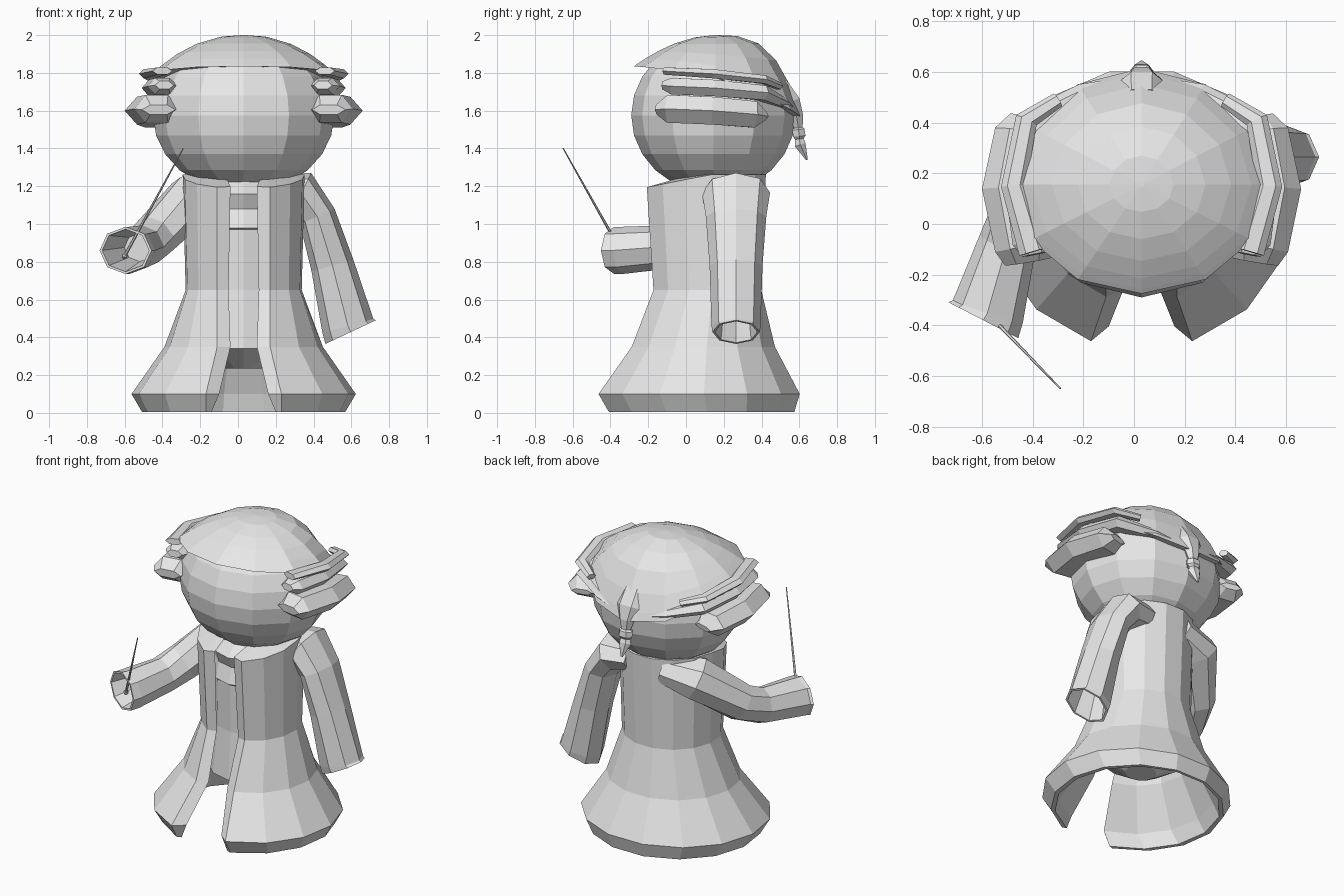
import bpy, bmesh
from math import sin, cos, pi, asin
from mathutils import Vector

if "Cube" in bpy.data.objects:
    bpy.data.objects.remove(bpy.data.objects["Cube"])

CX = 0.03  # body axis
grey = bpy.data.materials.new("plain grey")
grey.use_nodes = True
colour = (0.8, 0.8, 0.8, 1)
grey.diffuse_color = colour
grey.node_tree.nodes["Principled BSDF"].inputs["Base Color"].default_value = colour


def finish(name, bm):
    bmesh.ops.recalc_face_normals(bm, faces=bm.faces)
    mesh = bpy.data.meshes.new(name)
    bm.to_mesh(mesh)
    bm.free()
    mesh.materials.append(grey)
    obj = bpy.data.objects.new(name, mesh)
    bpy.context.collection.objects.link(obj)
    return obj


def loft(name, rings):
    """Skin even-sided rings and close both ends with strips of quads."""
    bm = bmesh.new()
    rows = [[bm.verts.new(p) for p in ring] for ring in rings]
    n = len(rows[0])
    for a, b in zip(rows, rows[1:]):
        for i in range(n):
            j = (i + 1) % n
            bm.faces.new((a[i], a[j], b[j], b[i]))
    for row in (rows[0], rows[-1]):
        for i in range(n // 2 - 1):
            quad = (row[i], row[i + 1], row[n - 2 - i], row[n - 1 - i])
            bm.faces.new(quad)
    return finish(name, bm)


def tube(name, path, radii, sides, ref, hollow=False):
    """Sweep a polygon with (across, along ref) radii down a path."""
    pts = [Vector(p) for p in path]
    rings = []
    for i, p in enumerate(pts):
        # the last ring follows its own segment, so short end segments set the cuff angle
        t = (pts[min(i + 1, len(pts) - 1)] - pts[max(i - 1, 0)]).normalized()
        u = t.cross(Vector(ref)).normalized()
        v = u.cross(t)
        ru, rv = radii[i]
        angles = [2 * pi * k / sides for k in range(sides)]
        rings.append([p + u * ru * cos(a) + v * rv * sin(a) for a in angles])
    if hollow:  # open cuff with an inner wall running back up the sleeve
        end, cuff = rings[-1], pts[-1]
        for depth, scale in ((0, 0.9), (0.8, 0.6)):
            centre = cuff.lerp(pts[-3], depth)
            rings.append([centre + (q - cuff) * scale for q in end])
    return loft(name, rings)


def oval(z, rx, ry, cy, sides=12):
    angles = [2 * pi * k / sides for k in range(sides)]
    return [(CX + rx * sin(a), cy - ry * cos(a), z) for a in angles]


# Head
bm = bmesh.new()
bmesh.ops.create_uvsphere(bm, u_segments=12, v_segments=12, radius=1)
for v in bm.verts:
    v.co = Vector((CX + v.co.x * 0.48, 0.145 + v.co.y * 0.435, 1.575 + v.co.z * 0.41))
finish("head", bm)


# Cap: a shallow dome whose rim drops towards the back, where it is rounder
def cap_ring(spread, level):
    ring = []
    for k in range(12):
        a = 2 * pi * k / 12
        back = (1 - cos(a)) / 2
        rim = 1.835 - 0.07 * back - 0.2 * back ** 3
        y = 0.155 - (0.43 + 0.03 * back) * spread * cos(a)
        drop = level ** (1.9 + 1.4 * back ** 2)
        ring.append((CX + 0.505 * spread * sin(a), y, 2 - (2 - rim) * drop))
    return ring


cap = [cap_ring(r, r) for r in (0.02, 0.25, 0.5, 0.7, 0.86, 0.96)]
loft("cap", cap + [cap_ring(1, 1), cap_ring(0.8, 1)])

# Bands and puffs on both sides of the head
for side, s in (("left", 1), ("right", -1)):
    def flip(points):
        return [(CX + s * x, y, z) for x, y, z in points]

    tube(side + "_upper_band",
         flip([(0.43, -0.11, 1.81), (0.505, 0.15, 1.795), (0.455, 0.41, 1.765),
               (0.33, 0.49, 1.73)]),
         [(0.055, 0.022), (0.05, 0.028), (0.045, 0.025), (0.03, 0.02)],
         6, (0, 0, 1))
    tube(side + "_lower_band",
         flip([(0.42, -0.12, 1.735), (0.43, -0.07, 1.73), (0.465, 0.15, 1.72),
               (0.42, 0.4, 1.695), (0.23, 0.505, 1.64), (0.03, 0.545, 1.60)]),
         [(0.05, 0.025), (0.08, 0.05), (0.075, 0.05), (0.07, 0.045),
          (0.05, 0.03), (0.04, 0.03)], 6, (0, 0, 1))
    tube(side + "_puff",
         flip([(0.45, -0.15, 1.605), (0.46, -0.09, 1.61), (0.5, 0.14, 1.6),
               (0.465, 0.36, 1.58), (0.45, 0.42, 1.57)]),
         [(0.09, 0.03), (0.12, 0.085), (0.13, 0.085), (0.115, 0.08), (0.07, 0.02)],
         6, (0, 0, 1))

# Knotted tail at the back of the cap
tail = [(0.50, 1.74, 0.08), (0.565, 1.65, 0.085), (0.585, 1.57, 0.055), (0.595, 1.51, 0.035),
        (0.595, 1.50, 0.05), (0.6, 1.465, 0.05), (0.6, 1.45, 0.035),
        (0.605, 1.42, 0.045), (0.64, 1.34, 0.008)]
tube("cap_tail", [(CX, y, z) for y, z, r in tail],
     [(r, min(r * 0.75, 0.045)) for y, z, r in tail], 6, (0, 1, 0))

# Inner body with a collar
body = [(0.235, 0.1, 0.09), (0.34, 0.27, 0.25), (0.65, 0.23, 0.22), (0.97, 0.23, 0.23),
        (0.98, 0.235, 0.245), (1.08, 0.23, 0.21), (1.16, 0.22, 0.25), (1.24, 0.16, 0.16)]
loft("inner_body", [oval(z, rx, ry, 0.1) for z, rx, ry in body])

# Open robe: each ring is a closed wall profile, swept round from edge to edge
# rows: height, x radius, y radius, y centre, half opening, wall thickness
rows = [(1.275, 0.2, 0.2, 0.12, 0.12, 0.03), (1.255, 0.325, 0.335, 0.095, 0.14, 0.07),
        (0.65, 0.31, 0.305, 0.1, 0.14, 0.06), (0.35, 0.42, 0.395, 0.085, 0.14, 0.08),
        (0.1, 0.595, 0.555, 0.06, 0.2, 0.12), (0.005, 0.54, 0.515, 0.07, 0.2, 0.03)]
COLUMNS = 14


def wall(row, k, inner):
    z, rx, ry, cy, gap, thick = row
    if inner:
        rx, ry, gap = rx - thick, ry - thick * 0.6, gap - min(thick, 0.07)
    start = asin(gap / rx)
    a = start + (2 * pi - 2 * start) * k / (COLUMNS - 1)
    y = cy - ry * cos(a)
    if z > 1.1:  # neckline dips at the front
        z += 0.2 * min(y - cy, 0.03)
    return (CX + rx * sin(a), y, z)


profiles = [[wall(r, k, False) for r in rows] + [wall(r, k, True) for r in reversed(rows)]
            for k in range(COLUMNS)]
loft("robe", profiles)

# Sleeves
tube("left_sleeve",
     [(0.18, 0.26, 1.17), (0.33, 0.265, 1.165), (0.42, 0.265, 1.04), (0.5, 0.265, 0.78),
      (0.582, 0.265, 0.46), (0.597, 0.265, 0.428)],
     [(0.09, 0.15), (0.12, 0.18), (0.1, 0.16), (0.115, 0.14), (0.14, 0.13), (0.148, 0.125)],
     8, (0, 1, 0), hollow=True)
tube("right_sleeve",
     [(-0.06, 0.31, 1.17), (-0.25, 0.25, 1.125), (-0.44, 0.05, 0.935), (-0.5, -0.08, 0.88),
      (-0.577, -0.345, 0.86), (-0.595, -0.38, 0.86)],
     [(0.12, 0.1), (0.16, 0.14), (0.125, 0.12), (0.115, 0.115), (0.145, 0.125), (0.155, 0.125)],
     8, (0, 0, 1), hollow=True)

# Wand with a rounded butt
tube("wand", [(-0.605, -0.325, 0.82), (-0.6, -0.33, 0.83), (-0.29, -0.65, 1.40)],
     [(0.008, 0.008), (0.009, 0.009), (0.003, 0.003)], 6, (0, 0, 1))
bm = bmesh.new()
bmesh.ops.create_icosphere(bm, subdivisions=1, radius=0.018)
bmesh.ops.translate(bm, verts=bm.verts, vec=(-0.6, -0.33, 0.83))
finish("wand_butt", bm)
